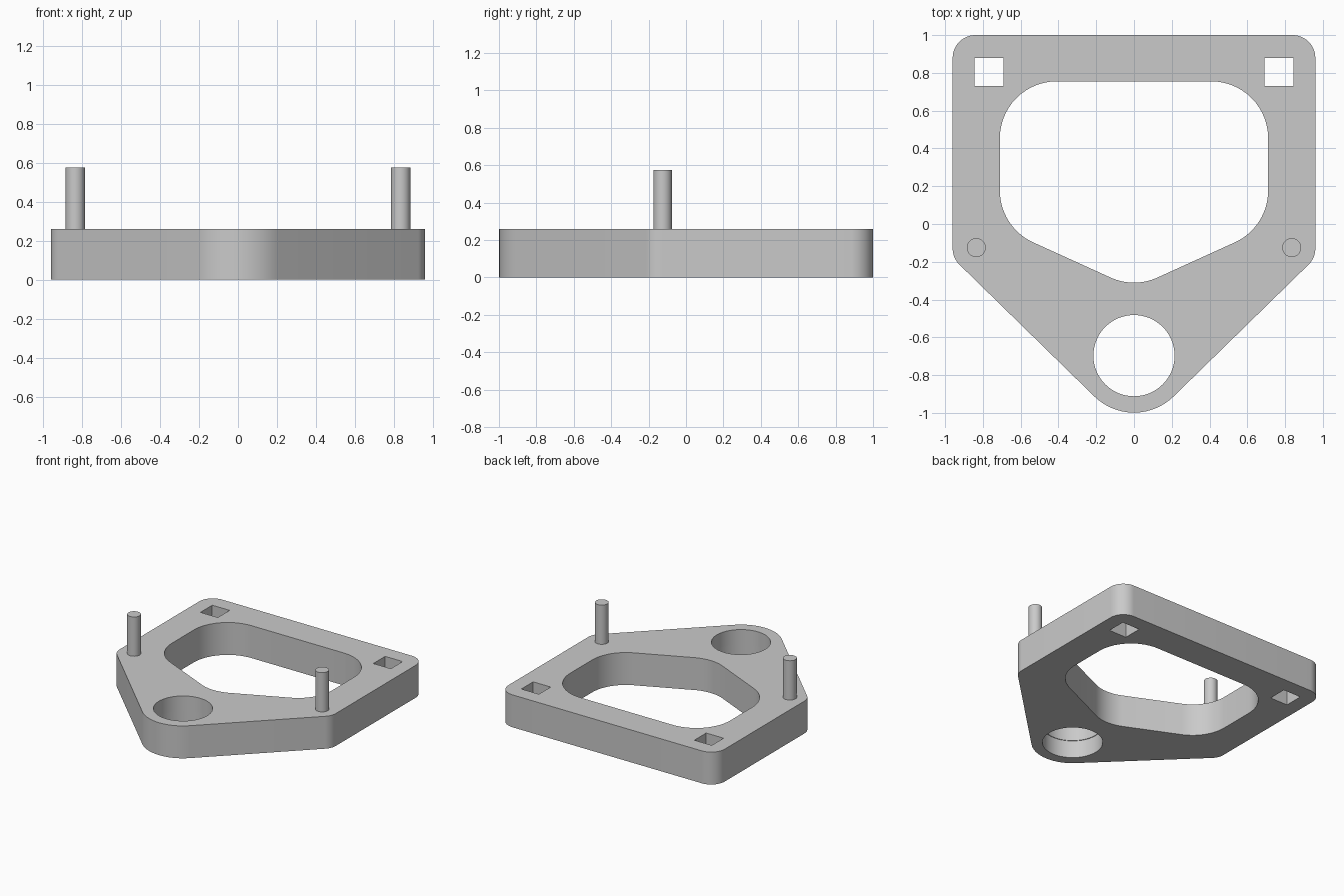
import bpy
import bmesh
from math import pi, sin, tan
from mathutils import Vector

default = bpy.data.objects.get("Cube")
if default:
    bpy.data.objects.remove(default, do_unlink=True)

THICK = 0.26
COLOUR = (0.59, 0.59, 0.59, 1)
grey = bpy.data.materials.new("plain_grey")
grey.use_nodes = True
grey.diffuse_color = COLOUR
grey.node_tree.nodes["Principled BSDF"].inputs["Base Color"].default_value = COLOUR


def rounded(corners, steps=14):
    """Fillet a polygon given as (x, y, radius) corners."""
    out = []
    for i, (x, y, r) in enumerate(corners):
        p = Vector((x, y))
        a = (Vector(corners[i - 1][:2]) - p).normalized()
        b = (Vector(corners[(i + 1) % len(corners)][:2]) - p).normalized()
        half = a.angle(b) / 2
        centre = p + (a + b).normalized() * (r / sin(half))
        u = (p + a * (r / tan(half)) - centre).normalized()
        v = (p + b * (r / tan(half)) - centre).normalized()
        out += [centre + u.slerp(v, k / steps) * r for k in range(steps + 1)]
    return out


def mirrored(half):
    """Complete a half outline that starts on the centre line."""
    return half + [(-x, y, r) for x, y, r in reversed(half) if x > 0]


def prism(name, outline, z0, z1):
    bm = bmesh.new()
    face = bm.faces.new([bm.verts.new((p[0], p[1], z0)) for p in outline])
    top = bmesh.ops.extrude_face_region(bm, geom=[face])["geom"]
    verts = [g for g in top if isinstance(g, bmesh.types.BMVert)]
    bmesh.ops.translate(bm, verts=verts, vec=(0, 0, z1 - z0))
    bmesh.ops.recalc_face_normals(bm, faces=bm.faces)
    mesh = bpy.data.meshes.new(name)
    bm.to_mesh(mesh)
    bm.free()
    mesh.materials.append(grey)
    ob = bpy.data.objects.new(name, mesh)
    bpy.context.collection.objects.link(ob)
    return ob


def cylinder(name, x, y, r, z0, z1, sides=64):
    bpy.ops.mesh.primitive_cylinder_add(vertices=sides, radius=r, depth=z1 - z0,
                                        location=(x, y, (z0 + z1) / 2))
    ob = bpy.context.object
    ob.name = name
    ob.data.materials.append(grey)
    return ob


def activate(ob):
    bpy.ops.object.select_all(action='DESELECT')
    ob.select_set(True)
    bpy.context.view_layer.objects.active = ob


def smooth(ob):
    activate(ob)
    bpy.ops.object.shade_smooth_by_angle(angle=pi / 6)


# Plate with rounded outline
plate = prism("plate", rounded(mirrored([
    (0, -1.118, 0.3), (0.96, -0.18, 0.12), (0.96, 1, 0.12)])), 0, THICK)

# Central window, round bore with a slightly wider lower half, square holes
cutters = [
    prism("window_cutter", rounded(mirrored([
        (0, -0.34, 0.3), (0.71, -0.017, 0.3), (0.71, 0.755, 0.3)])), -0.1, THICK + 0.1),
    cylinder("bore_cutter", 0, -0.697, 0.215, -0.1, THICK + 0.1),
    cylinder("lower_bore_cutter", 0, -0.697, 0.22, -0.1, 0.14),
]
for side, sx in (("left", 1), ("right", -1)):
    cutters.append(prism(side + "_square_cutter", [
        (sx * x, y) for x, y in ((0.69, 0.73), (0.845, 0.73), (0.845, 0.88), (0.69, 0.88))],
        -0.1, THICK + 0.1))

activate(plate)
for cutter in cutters:
    cutter.hide_render = True
    mod = plate.modifiers.new(cutter.name, 'BOOLEAN')
    mod.operation = 'DIFFERENCE'
    mod.solver = 'EXACT'
    mod.object = cutter
    bpy.ops.object.modifier_apply(modifier=mod.name)
    bpy.data.objects.remove(cutter, do_unlink=True)
smooth(plate)

# Upright pins
for side, sx in (("left", 1), ("right", -1)):
    smooth(cylinder(side + "_pin", sx * 0.835, -0.125, 0.05, THICK - 0.01, 0.575, 40))
